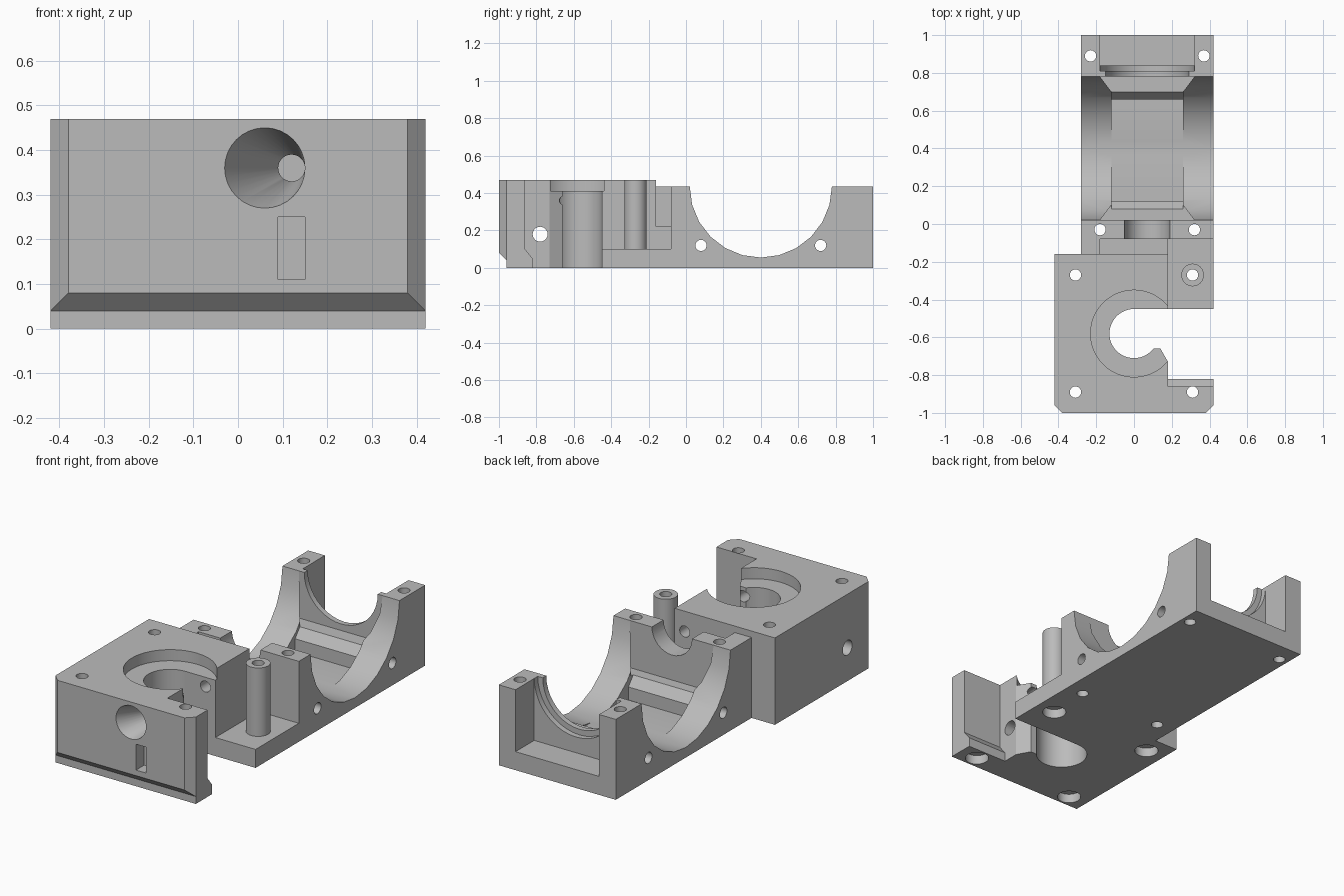
import bpy, bmesh, math

if "Cube" in bpy.data.objects:
    bpy.data.objects.remove(bpy.data.objects["Cube"], do_unlink=True)

grey = bpy.data.materials.new("grey_plastic")
grey.use_nodes = True
grey.diffuse_color = (0.5, 0.5, 0.5, 1)
grey.node_tree.nodes["Principled BSDF"].inputs["Base Color"].default_value = (0.5, 0.5, 0.5, 1)

PLACE = {"x": lambda u, v, w: (w, u, v),
         "y": lambda u, v, w: (u, w, v),
         "z": lambda u, v, w: (u, v, w)}


def prism(name, axis, pts, a, b, end_pts=None):
    """Solid between a 2D outline at a and an outline at b along an axis."""
    bm = bmesh.new()
    put = PLACE[axis]
    lo = [bm.verts.new(put(u, v, a)) for u, v in pts]
    hi = [bm.verts.new(put(u, v, b)) for u, v in (end_pts or pts)]
    bm.faces.new(lo)
    bm.faces.new(hi)
    for i in range(len(lo)):
        j = (i + 1) % len(lo)
        bm.faces.new((lo[i], lo[j], hi[j], hi[i]))
    bmesh.ops.recalc_face_normals(bm, faces=bm.faces)
    mesh = bpy.data.meshes.new(name)
    bm.to_mesh(mesh)
    bm.free()
    mesh.materials.append(grey)
    ob = bpy.data.objects.new(name, mesh)
    bpy.context.collection.objects.link(ob)
    return ob


def rect(u0, v0, u1, v1):
    return [(u0, v0), (u1, v0), (u1, v1), (u0, v1)]


def circle(u, v, r, n=32):
    return [(u + r * math.cos(math.tau * i / n), v + r * math.sin(math.tau * i / n))
            for i in range(n)]


def combine(tool, operation="DIFFERENCE"):
    mod = body.modifiers.new("combine", "BOOLEAN")
    mod.operation, mod.solver, mod.object = operation, "EXACT", tool
    bpy.context.view_layer.objects.active = body
    bpy.ops.object.modifier_apply(modifier=mod.name)
    bpy.data.objects.remove(tool, do_unlink=True)


def cut(axis, pts, a, b, end_pts=None):
    combine(prism("cutter", axis, pts, a, b, end_pts))


# Main block with clipped front corners and a narrower rear cradle
body = prism("drive_housing", "z",
             [(-0.42, -0.96), (-0.38, -1), (0.38, -1), (0.42, -0.96), (0.42, 1),
              (-0.28, 1), (-0.28, -0.16), (-0.42, -0.16)], 0, 0.47)
cut("z", rect(-0.6, -0.16, 0.6, 1.2), 0.435, 0.7)
cut("x", [(-1.1, -0.1), (-0.96, -0.1), (-0.96, 0.04), (-1, 0.08), (-1.1, 0.18)], -0.6, 0.6)

# Side notch, lipped front plate and low shelf
cut("z", [(0, -0.45), (0.6, -0.45), (0.6, -0.82), (0.18, -0.82), (0.18, -0.73),
          (0.14, -0.66), (0.1, -0.66), (0, -0.6)], -0.2, 0.7)
cut("x", [(-0.82, 0.05), (-0.86, 0.1), (-0.86, 0.7), (-0.7, 0.7), (-0.7, 0.05)], 0.18, 0.6)
cut("z", rect(0.18, -0.5, 0.6, -0.08), 0.1, 0.7)

# Round well with a stepped rim
cut("z", circle(0, -0.58, 0.13, 48), -0.2, 0.7)
cut("z", circle(0, -0.58, 0.23, 48), 0.41, 0.7)

# Slot and shaft saddle in front of the cradle
cut("z", rect(-0.18, -0.16, 0.2, -0.08), 0.22, 0.7)
cut("y", circle(0.07, 0.435, 0.12), -0.12, 0.05)

# Cradle: cross arch, inner chamber with two cross beams, flared corners
cut("x", circle(0.4, 0.435, 0.38, 24), -0.6, 0.6)
cut("x", [(0.08, 0.18), (0.12, 0.13), (0.12, 0.06), (0.66, 0.06), (0.66, 0.13),
          (0.7, 0.18), (0.7, 0.6), (0.08, 0.6)], -0.12, 0.26)
cut("z", [(-0.18, 0.02), (0.32, 0.02), (0.26, 0.1), (0.26, 0.7), (0.32, 0.78),
          (-0.18, 0.78), (-0.12, 0.7), (-0.12, 0.1)], 0.18, 0.7)

# Rear stepped saddle and open pocket
cut("y", circle(0.07, 0.435, 0.22, 40), 0.7, 0.82)
cut("y", circle(0.07, 0.435, 0.25, 40), 0.81, 0.9)
cut("z", rect(-0.18, 0.84, 0.32, 1.2), 0.1, 0.7)

# Screw post on the shelf
combine(prism("post", "z", circle(0.31, -0.27, 0.06), 0.05, 0.47), "UNION")

# Vertical screw holes, the front four with recesses underneath
for x in (-0.31, 0.31):
    for y in (-0.89, -0.27):
        cut("z", circle(x, y, 0.03, 24), -0.2, 0.7)
        cut("z", circle(x, y, 0.06), -0.2, 0.05)
for x, y in ((-0.18, -0.03), (0.32, -0.03), (-0.23, 0.89), (0.37, 0.89)):
    cut("z", circle(x, y, 0.03, 24), -0.2, 0.7)

# Cross holes
for y, z, r in ((-0.78, 0.18, 0.04), (0.08, 0.12, 0.03), (0.72, 0.12, 0.03)):
    cut("x", circle(y, z, r, 24), -0.6, 0.6)

# Feed funnel, its guide holes and the small front pocket
cut("y", circle(0.054, 0.36, 0.096), -1.02, -0.8, circle(0.12, 0.36, 0.03))
for a, b in ((-0.81, -0.6), (-0.5, -0.31), (-0.3, -0.1)):
    cut("y", circle(0.12, 0.36, 0.03), a, b)
cut("y", rect(0.09, 0.11, 0.15, 0.25), -1.1, -0.93)

# Smooth round walls, crisp edges
bpy.ops.object.select_all(action="DESELECT")
body.select_set(True)
bpy.context.view_layer.objects.active = body
bpy.ops.object.shade_smooth_by_angle(angle=math.radians(25))
